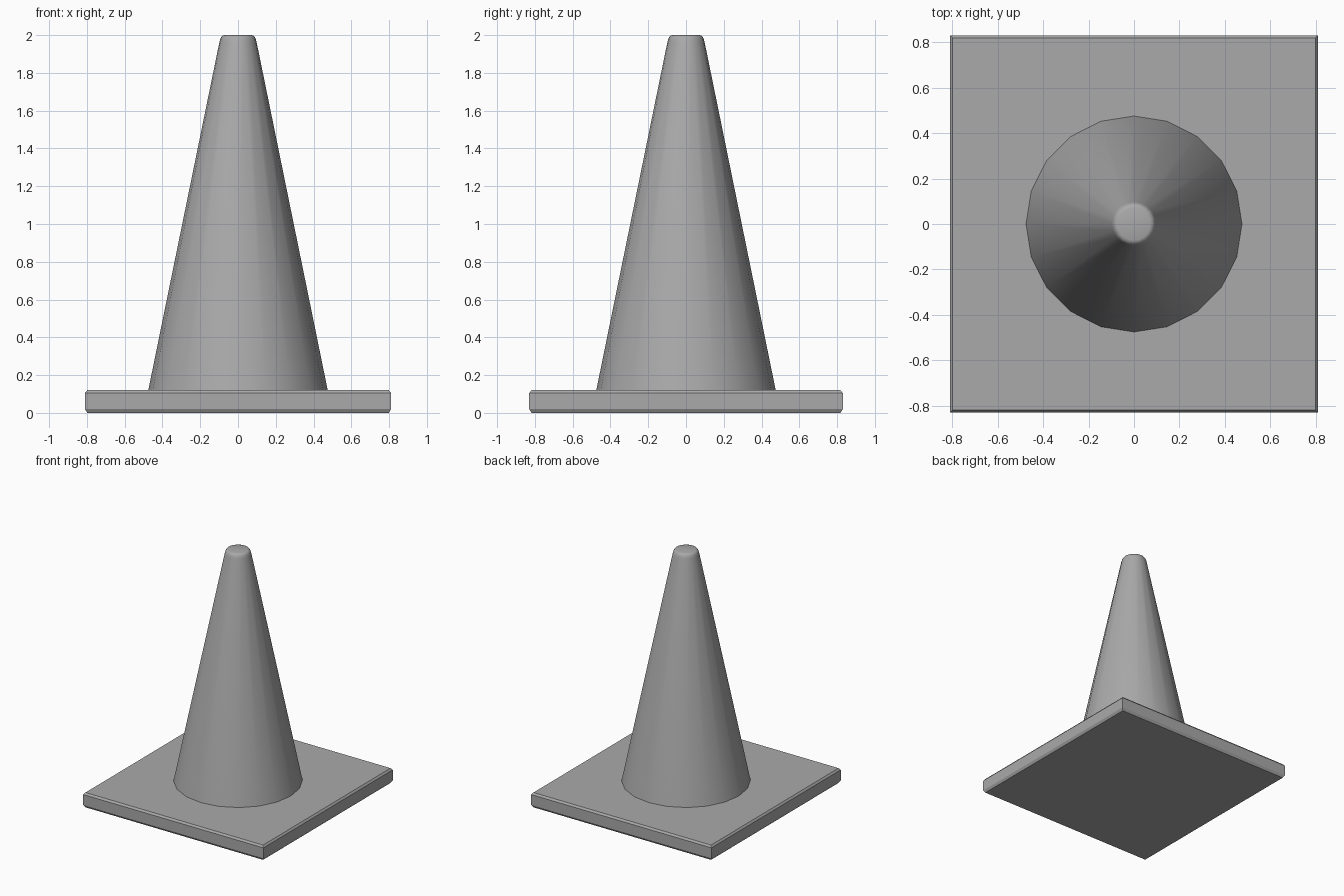
import bpy
import bmesh
import math

cube = bpy.data.objects.get("Cube")
if cube:
    bpy.data.objects.remove(cube, do_unlink=True)

GREY = (0.4, 0.4, 0.4, 1)
grey = bpy.data.materials.new("plain grey")
grey.use_nodes = True
grey.diffuse_color = GREY
grey.node_tree.nodes["Principled BSDF"].inputs["Base Color"].default_value = GREY


def loft(name, rings, smooth_angle):
    """Skin a stack of equal-sized rings and cap both ends."""
    bm = bmesh.new()
    loops = [[bm.verts.new(p) for p in ring] for ring in rings]
    n = len(loops[0])
    for low, high in zip(loops, loops[1:]):
        for i in range(n):
            j = (i + 1) % n
            bm.faces.new((low[i], low[j], high[j], high[i]))
    bm.faces.new(loops[0][::-1])
    bm.faces.new(loops[-1])
    mesh = bpy.data.meshes.new(name)
    bm.to_mesh(mesh)
    bm.free()
    mesh.materials.append(grey)
    obj = bpy.data.objects.new(name, mesh)
    bpy.context.collection.objects.link(obj)
    bpy.ops.object.select_all(action="DESELECT")
    obj.select_set(True)
    bpy.context.view_layer.objects.active = obj
    bpy.ops.object.shade_smooth_by_angle(angle=math.radians(smooth_angle))
    return obj


def rectangle(inset, z):
    x, y = 0.81 - inset, 0.83 - inset
    return [(-x, -y, z), (x, -y, z), (x, y, z), (-x, y, z)]


def circle(radius, z, sides=20):
    turns = [math.tau * i / sides for i in range(sides)]
    return [(radius * math.cos(a), radius * math.sin(a), z) for a in turns]


# Base slab with chamfered top and bottom edges
loft("base_slab", [rectangle(i, z) for i, z in
                   ((0.012, 0), (0, 0.02), (0, 0.105), (0.012, 0.12))], 30)

# Tapered body with a softly rounded tip
loft("cone_body", [circle(r, z) for r, z in
                   ((0.475, 0.12), (0.098, 1.965), (0.092, 1.985),
                    (0.084, 1.996), (0.072, 2.0))], 50)
